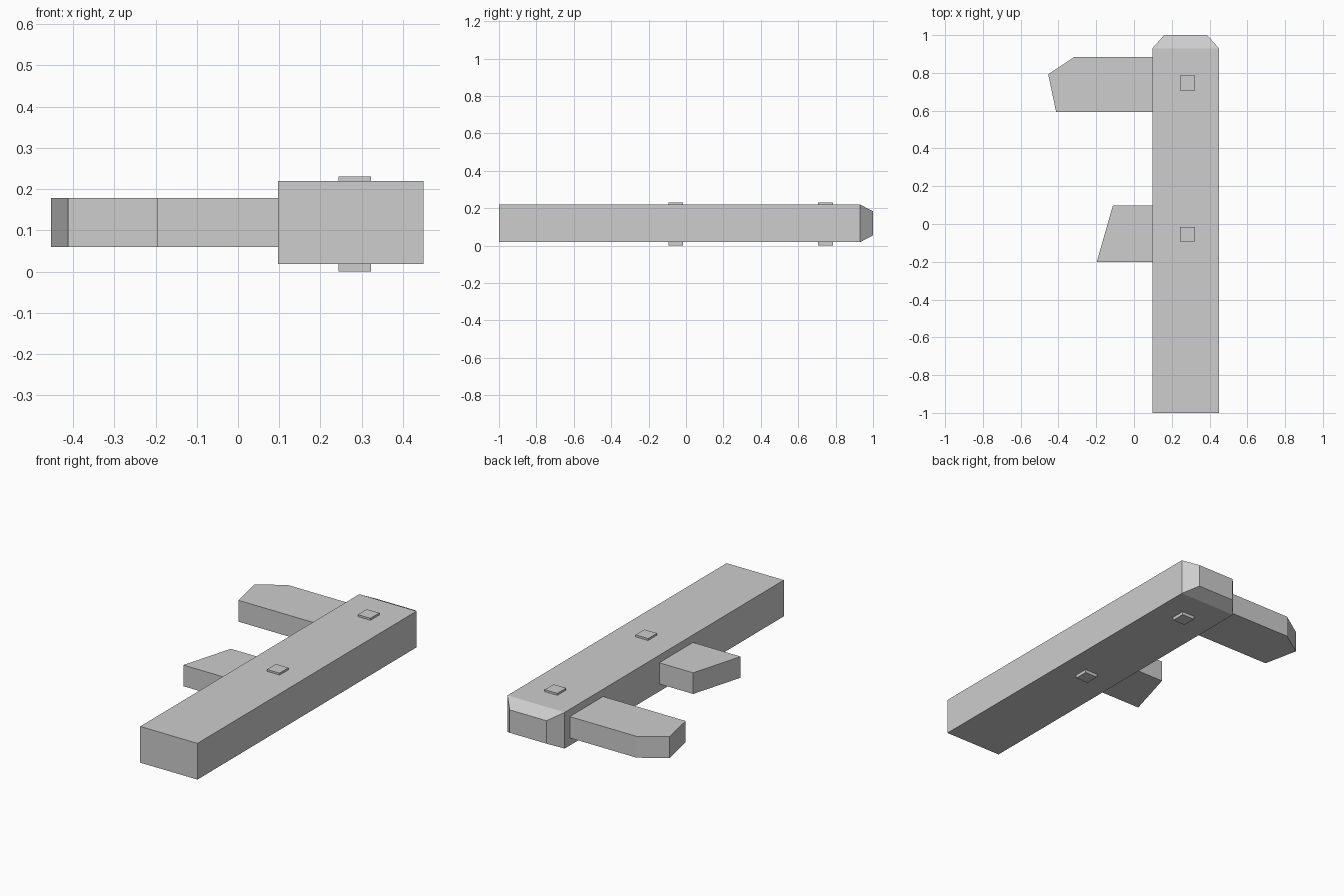
import bpy

cube = bpy.data.objects.get("Cube")
if cube:
    bpy.data.objects.remove(cube, do_unlink=True)

GREY = (0.61, 0.61, 0.61, 1)
grey = bpy.data.materials.new("plain grey")
grey.use_nodes = True
grey.diffuse_color = GREY
grey.node_tree.nodes["Principled BSDF"].inputs["Base Color"].default_value = GREY


def loft(name, rings):
    """Flat-faced solid through matching rings of points, capped at both ends."""
    n = len(rings[0])
    faces = [tuple(reversed(range(n)))]
    for r in range(len(rings) - 1):
        a, b = r * n, (r + 1) * n
        faces += [(a + i, a + (i + 1) % n, b + (i + 1) % n, b + i) for i in range(n)]
    last = (len(rings) - 1) * n
    faces.append(tuple(range(last, last + n)))
    mesh = bpy.data.meshes.new(name)
    mesh.from_pydata([p for ring in rings for p in ring], [], faces)
    mesh.materials.append(grey)
    mesh.update()
    obj = bpy.data.objects.new(name, mesh)
    bpy.context.collection.objects.link(obj)
    return obj


def prism(name, outline, z0, z1):
    """Upright prism from a counter-clockwise outline."""
    return loft(name, [[(x, y, z) for x, y in outline] for z in (z0, z1)])


def section(y, x0, x1, z0, z1):
    return [(x0, y, z0), (x0, y, z1), (x1, y, z1), (x1, y, z0)][::-1]


# Long beam with a tapered back end
loft("beam", [section(-1.0, 0.097, 0.45, 0.018, 0.22),
              section(0.93, 0.097, 0.45, 0.018, 0.22),
              section(1.0, 0.16, 0.387, 0.055, 0.183)])

# Side arms, set slightly into the beam
prism("long_arm", [(0.12, 0.885), (-0.315, 0.885), (-0.454, 0.792),
                   (-0.412, 0.592), (0.12, 0.592)], 0.06, 0.179)
prism("short_arm", [(0.12, 0.097), (-0.112, 0.097),
                    (-0.197, -0.2), (0.12, -0.2)], 0.06, 0.178)

# Square pegs running through the beam
for name, y in (("back_peg", 0.746), ("middle_peg", -0.054)):
    x, h = 0.283, 0.039
    prism(name, [(x - h, y - h), (x + h, y - h), (x + h, y + h), (x - h, y + h)], 0.0, 0.231)
